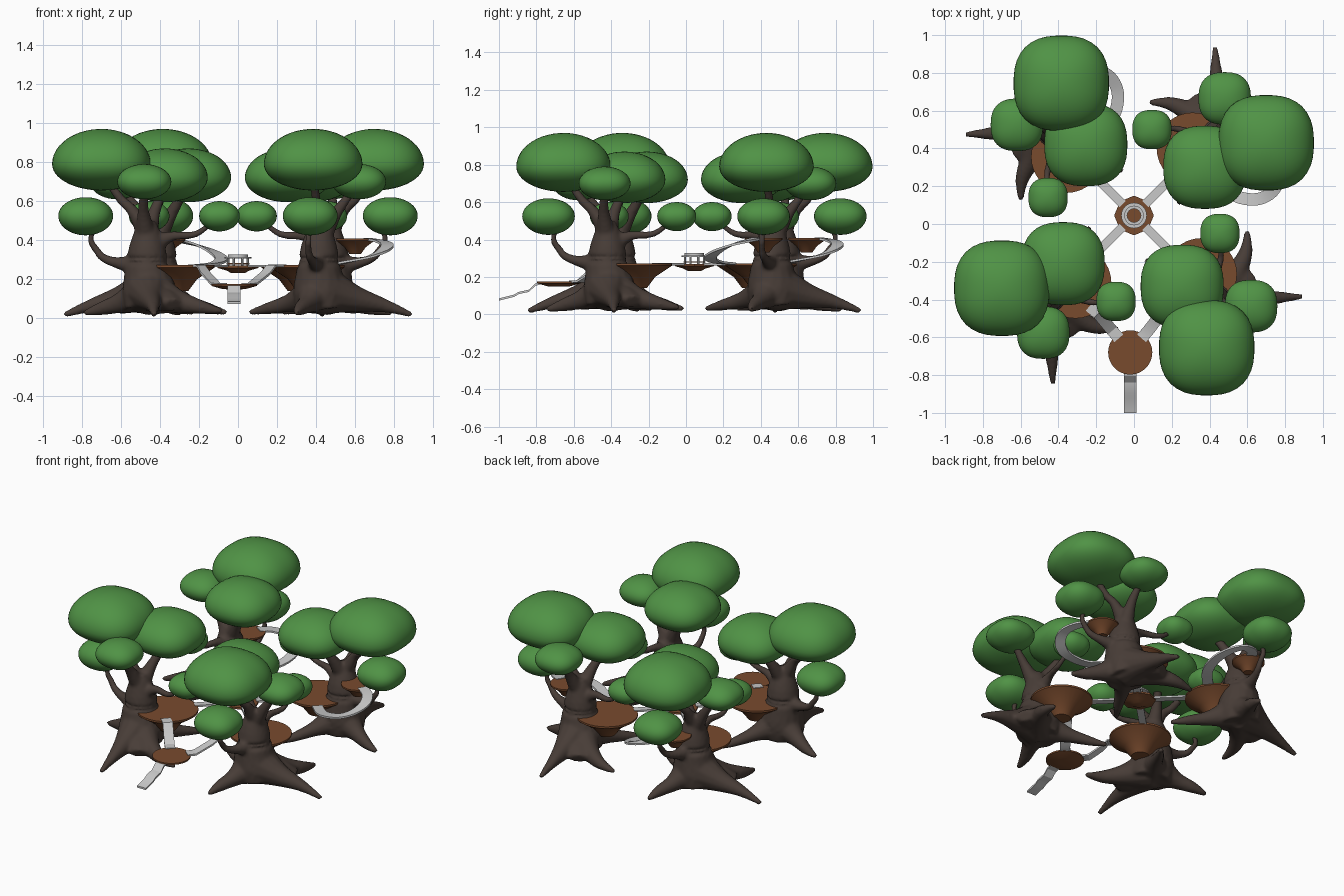
import bpy, bmesh, math
from mathutils import Vector, Matrix

if "Cube" in bpy.data.objects:
    bpy.data.objects.remove(bpy.data.objects["Cube"])

CY = 0.045                      # the grove is a four-fold ring about (0, CY)


def material(name, rgb):
    m = bpy.data.materials.new(name)
    m.diffuse_color = (*rgb, 1)
    m.use_nodes = True
    m.node_tree.nodes["Principled BSDF"].inputs["Base Color"].default_value = m.diffuse_color
    return m


BARK = material("dark bark", (0.064, 0.046, 0.038))
LEAF = material("leaf green", (0.08, 0.29, 0.06))
WOOD = material("red brown wood", (0.19, 0.07, 0.027))
STONE = material("pale grey", (0.58, 0.58, 0.58))


def finish(bm, name, mat, smooth=40):
    bmesh.ops.recalc_face_normals(bm, faces=bm.faces)
    me = bpy.data.meshes.new(name)
    bm.to_mesh(me)
    bm.free()
    me.materials.append(mat)
    ob = bpy.data.objects.new(name, me)
    bpy.context.collection.objects.link(ob)
    shade(ob, smooth)
    ob.location = (0, CY, 0)
    return ob


def shade(ob, angle):
    bpy.ops.object.select_all(action='DESELECT')
    bpy.context.view_layer.objects.active = ob
    ob.select_set(True)
    bpy.ops.object.shade_smooth_by_angle(angle=math.radians(angle))


def ring_copies(ob, turns):
    """Copies of a part turned by quarter turns about the grove centre."""
    for k in turns:
        c = ob.copy()
        c.rotation_euler.z = k * math.pi / 2
        bpy.context.collection.objects.link(c)


def spline(pts, n=5):
    """Catmull-Rom resampling of a path (any number of components)."""
    p = [pts[0]] + list(pts) + [pts[-1]]
    out = []
    for i in range(1, len(p) - 2):
        for s in range(n):
            t = s / n
            out.append([0.5 * (2 * b + (c - a) * t + (2 * a - 5 * b + 4 * c - d) * t * t
                               + (3 * b - a - 3 * c + d) * t ** 3)
                        for a, b, c, d in zip(*p[i - 1:i + 3])])
    return out + [list(pts[-1])]


def skin_rings(bm, rings):
    for a, b in zip(rings, rings[1:]):
        for i in range(len(a)):
            j = (i + 1) % len(a)
            bm.faces.new((a[i], a[j], b[j], b[i]))
    bm.faces.new(rings[0][::-1])
    bm.faces.new(rings[-1])


def tube(bm, pts, flat=1.0, seg=12):
    """Tapered limb through (x, y, z, radius) points; flat squashes its height."""
    path = spline(pts)
    rings = []
    for i, (x, y, z, r) in enumerate(path):
        a, b = path[max(i - 1, 0)], path[min(i + 1, len(path) - 1)]
        q = (Vector(b[:3]) - Vector(a[:3])).to_track_quat('Z', 'Y')
        ring = []
        for k in range(seg):
            t = 2 * math.pi * k / seg
            v = q @ Vector((r * math.cos(t), r * math.sin(t), 0))
            v.z *= flat
            ring.append(bm.verts.new((x + v.x, y + v.y, max(z + v.z, 0))))
        rings.append(ring)
    skin_rings(bm, rings)


def lathe(name, profile, centre, mat, seg=32):
    bm = bmesh.new()
    skin_rings(bm, [[bm.verts.new((centre[0] + r * math.cos(2 * math.pi * k / seg),
                                   centre[1] + r * math.sin(2 * math.pi * k / seg), z))
                     for k in range(seg)] for r, z in profile])
    return finish(bm, name, mat)


def ribbon(name, pts, width, mat, thick=0.012):
    """Flat walkway of constant width along a path."""
    bm = bmesh.new()
    rings = []
    for i, p in enumerate(pts):
        a, b = pts[max(i - 1, 0)], pts[min(i + 1, len(pts) - 1)]
        s = Vector((a[1] - b[1], b[0] - a[0], 0)).normalized() * width / 2
        up = Vector((0, 0, thick))
        p = Vector(p)
        rings.append([bm.verts.new(v) for v in (p - s, p + s, p + s - up, p - s - up)])
    skin_rings(bm, rings)
    return finish(bm, name, mat, 25)


# Tree trunk with roots and branches, fused into one organic surface
bm = bmesh.new()
tube(bm, [(-.45, -.43, .05, .13), (-.455, -.42, .14, .14), (-.465, -.415, .25, .115),
          (-.465, -.415, .36, .095), (-.465, -.42, .45, .065), (-.465, -.42, .50, .04)], seg=16)
ROOTS = [
    [(-.46, -.45, .14, .13), (-.45, -.60, .10, .07), (-.435, -.75, .065, .036), (-.43, -.89, .018, .014)],
    [(-.44, -.44, .13, .12), (-.32, -.53, .09, .065), (-.20, -.59, .06, .038), (-.08, -.60, .035, .014)],
    [(-.45, -.40, .13, .11), (-.36, -.27, .08, .05), (-.29, -.15, .05, .03), (-.23, -.06, .03, .013)],
    [(-.48, -.40, .13, .11), (-.60, -.36, .08, .055), (-.70, -.32, .05, .035), (-.79, -.30, .025, .014)],
]
for r in ROOTS:
    tube(bm, r)
# broad web between the two front roots
tube(bm, [(-.44, -.45, .13, .12), (-.37, -.56, .09, .11), (-.33, -.63, .07, .06)], flat=.5)
BRANCHES = [
    [(-.46, -.41, .42, .055), (-.43, -.34, .54, .032), (-.38, -.27, .66, .022)],
    [(-.46, -.42, .42, .055), (-.54, -.42, .55, .03), (-.60, -.40, .61, .024), (-.68, -.39, .72, .02)],
    [(-.47, -.43, .42, .055), (-.485, -.51, .55, .03), (-.48, -.60, .67, .018)],
    [(-.50, -.41, .27, .06), (-.62, -.39, .285, .03), (-.69, -.37, .31, .022), (-.725, -.36, .35, .019),
     (-.755, -.36, .40, .017), (-.74, -.36, .45, .015), (-.72, -.36, .49, .013)],
    [(-.45, -.42, .37, .06), (-.34, -.43, .42, .026), (-.22, -.46, .43, .018), (-.12, -.455, .50, .013)],
]
for b in BRANCHES:
    tube(bm, b)
trunk = finish(bm, "tree_trunk", BARK)
rem = trunk.modifiers.new("fuse", 'REMESH')
rem.mode = 'VOXEL'
rem.voxel_size = 0.011
smo = trunk.modifiers.new("soften", 'SMOOTH')
smo.iterations = 4
fused = bpy.data.meshes.new_from_object(trunk.evaluated_get(bpy.context.evaluated_depsgraph_get()))
trunk.modifiers.clear()
trunk.data = fused
if not fused.materials:
    fused.materials.append(BARK)
shade(trunk, 60)
ring_copies(trunk, (1, 2, 3))

# Leaf crowns: x, y, widest height, radius, rise, drop
CROWNS = [(-.70, -.385, .79, .255, .18, .135), (-.375, -.255, .72, .222, .15, .125),
          (-.48, -.62, .70, .14, .09, .09), (-.095, -.455, .525, .105, .075, .08),
          (-.78, -.37, .525, .142, .095, .10)]
for x, y, z, r, up, down in CROWNS:
    bm = bmesh.new()
    bmesh.ops.create_icosphere(bm, subdivisions=4, radius=1)
    for v in bm.verts:
        h = math.hypot(v.co.x, v.co.y)
        k = r
        if h > 1e-5:                                            # slightly squared outline
            k = r * .99 * (abs(v.co.x / h) ** 2.5 + abs(v.co.y / h) ** 2.5) ** -.4
        v.co = (x + v.co.x * k, y + v.co.y * k, z + v.co.z * (up if v.co.z > 0 else down))
    ring_copies(finish(bm, "leaf_crown", LEAF), (1, 2, 3))

# Main platforms on funnel brackets, one per tree
deck = lathe("main_platform", [(.19, .272), (.19, .26), (.10, .20), (.055, .14)], (-.31, -.355), WOOD)
ring_copies(deck, (1, 2, 3))
# Level bridges to the middle pavilion
bridge = ribbon("centre_bridge", [(-.06, -.06, .274), (-.21, -.21, .274)], .045, STONE)
ring_copies(bridge, (1, 2, 3))

# Upper platforms and curved ramps on the two rear trees
upper = lathe("upper_platform", [(.10, .408), (.10, .398), (.055, .365), (.03, .33)], (-.60, -.37), WOOD)
ramp = ribbon("curved_ramp", spline([(-.42, -.20, .277), (-.50, -.125, .285), (-.58, -.09, .30),
                                     (-.67, -.09, .32), (-.74, -.135, .35), (-.765, -.21, .38),
                                     (-.73, -.29, .40), (-.66, -.34, .412)]), .065, STONE)
for ob in (upper, ramp):
    ring_copies(ob, (3,))
    ob.rotation_euler.z = math.pi

# Middle pavilion
lathe("pavilion_base", [(.105, .27), (.105, .258), (.06, .245), (.035, .232)], (0, 0), WOOD, 8)
bm = bmesh.new()
for k in range(8):
    t = math.pi * (k + .5) / 4
    bmesh.ops.create_cone(bm, cap_ends=True, segments=8, radius1=.006, radius2=.006, depth=.045,
                          matrix=Matrix.Translation((.055 * math.cos(t), .055 * math.sin(t), .29)))
finish(bm, "pavilion_columns", STONE)


def hoop(name, inner, outer, z0, z1, mat, seg=24):
    bm = bmesh.new()
    rings = [[bm.verts.new((r * math.cos(2 * math.pi * k / seg), r * math.sin(2 * math.pi * k / seg), z))
              for k in range(seg)] for r, z in ((inner, z0), (outer, z0), (outer, z1), (inner, z1))]
    for a, b in zip(rings, rings[1:] + rings[:1]):
        for i in range(seg):
            j = (i + 1) % seg
            bm.faces.new((a[i], a[j], b[j], b[i]))
    finish(bm, name, mat)


hoop("pavilion_eave", .036, .068, .306, .314, STONE)
hoop("pavilion_roof", .036, .052, .314, .328, STONE)
hoop("pavilion_rail", .052, .058, .276, .282, WOOD)

# Entry platform, its stairs to the front, and stepped bridges to the front trees
EX, EY = -.02, -.725
lathe("entry_platform", [(.117, .176), (.117, .166), (.06, .15), (.03, .148)], (EX, EY), WOOD)
ribbon("entry_stairs", [(EX, -.82, .172), (EX, -.85, .165), (EX, -.885, .132), (EX, -.94, .12),
                        (EX, -.965, .105), (EX, -1.045, .085)], .066, STONE)
ribbon("left_entry_bridge", [(-.08, -.65, .18), (-.115, -.61, .182), (-.165, -.55, .235),
                             (-.19, -.52, .274), (-.235, -.48, .276)], .062, STONE)
ribbon("right_entry_bridge", [(.04, -.65, .18), (.075, -.61, .182), (.14, -.525, .235),
                              (.17, -.48, .274), (.225, -.42, .276)], .062, STONE)
